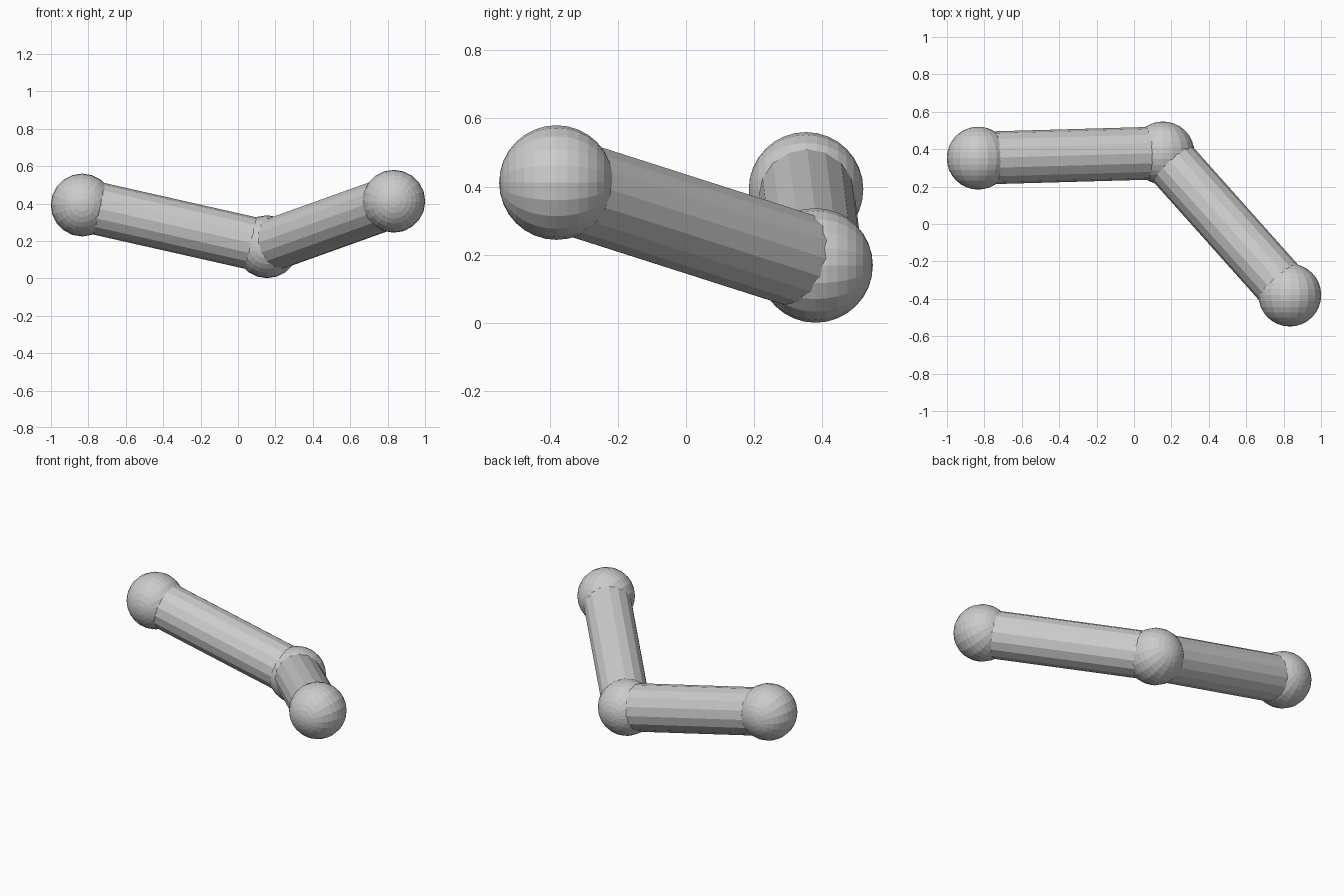
import bpy, math
from mathutils import Vector

if "Cube" in bpy.data.objects:
    bpy.data.objects.remove(bpy.data.objects["Cube"])

BALL_R, ROD_R = 0.168, 0.141
left = Vector((-0.833, 0.352, 0.392))
middle = Vector((0.155, 0.38, 0.169))
right = Vector((0.833, -0.38, 0.412))


def ball(name, centre):
    # Poles point along y
    bpy.ops.mesh.primitive_uv_sphere_add(segments=20, ring_count=16, radius=BALL_R,
                                         location=centre,
                                         rotation=(math.radians(90), 0, 0))
    bpy.context.object.name = name


def rod(name, a, b):
    # Straight tube spanning two ball centres
    d = b - a
    bpy.ops.mesh.primitive_cylinder_add(vertices=16, radius=ROD_R, depth=d.length,
                                        location=(a + b) / 2,
                                        rotation=d.to_track_quat('Z', 'Y').to_euler())
    bpy.context.object.name = name


# End balls and elbow
ball("left_end_ball", left)
ball("elbow_ball", middle)
ball("right_end_ball", right)

# Connecting rods
rod("long_rod_left", left, middle)
rod("long_rod_right", middle, right)
